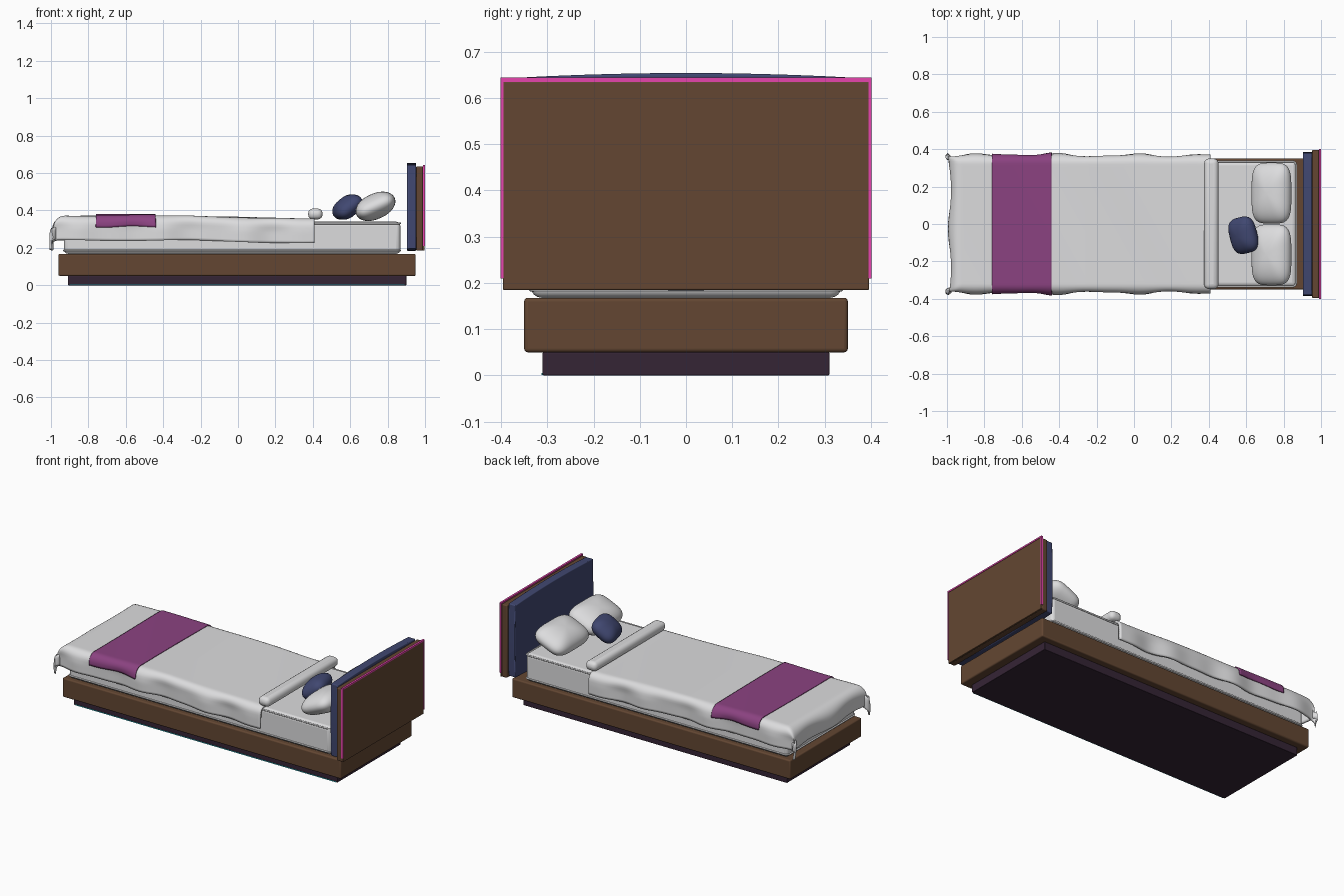
import bpy, bmesh, math
from mathutils import Matrix, Vector

if "Cube" in bpy.data.objects:
    bpy.data.objects.remove(bpy.data.objects["Cube"])


def material(name, rgb):
    m = bpy.data.materials.new(name)
    m.diffuse_color = (*rgb, 1)
    m.use_nodes = True
    m.node_tree.nodes["Principled BSDF"].inputs["Base Color"].default_value = m.diffuse_color
    return m


WOOD = material("walnut brown", (0.125, 0.062, 0.032))
DARK = material("dark plum", (0.036, 0.018, 0.036))
WHITE = material("linen white", (0.72, 0.72, 0.73))
NAVY = material("navy fabric", (0.052, 0.064, 0.165))
PURPLE = material("purple throw", (0.26, 0.055, 0.22))
PINK = material("pink glow", (0.80, 0.06, 0.42))
CYAN = material("cyan glow", (0.03, 0.65, 0.75))


def finish(bm, name, mat, angle=40):
    bm.normal_update()
    me = bpy.data.meshes.new(name)
    bm.to_mesh(me)
    bm.free()
    ob = bpy.data.objects.new(name, me)
    bpy.context.collection.objects.link(ob)
    me.materials.append(mat)
    bpy.ops.object.select_all(action='DESELECT')
    ob.select_set(True)
    bpy.context.view_layer.objects.active = ob
    bpy.ops.object.shade_smooth_by_angle(angle=math.radians(angle))
    return ob


def box(name, mat, x, y, z, bevel=0.0, cuts=0, shape=None):
    """Box from (min, max) ranges, optionally subdivided, reshaped and bevelled."""
    bm = bmesh.new()
    bmesh.ops.create_cube(bm, size=1)
    if cuts:
        bmesh.ops.subdivide_edges(bm, edges=bm.edges[:], cuts=cuts, use_grid_fill=True)
    for v in bm.verts:
        u = v.co * 2
        v.co = Vector([(r[0] + r[1]) / 2 + c * (r[1] - r[0]) for r, c in zip((x, y, z), v.co)])
        if shape:
            v.co += shape(u)
    ob = finish(bm, name, mat)
    if bevel:
        b = ob.modifiers.new("bevel", 'BEVEL')
        b.width, b.segments = bevel, 4
        b.limit_method, b.angle_limit = 'ANGLE', math.radians(50)
    return ob


def spow(a, p):
    return math.copysign(abs(a) ** p, a)


def pillow(name, mat, centre, size, tilt, turn=0, square=0.5):
    """Soft pillow: superellipsoid with a squarish outline."""
    bm = bmesh.new()
    bmesh.ops.create_uvsphere(bm, u_segments=48, v_segments=24, radius=1)
    for v in bm.verts:
        t = math.atan2(v.co.y, v.co.x)
        r = math.hypot(v.co.x, v.co.y) ** 0.9
        v.co = Vector((r * spow(math.cos(t), square) * size[0],
                       r * spow(math.sin(t), square) * size[1], v.co.z * size[2]))
    rot = Matrix.Rotation(math.radians(turn), 4, 'Z') @ Matrix.Rotation(math.radians(-tilt), 4, 'Y')
    bm.transform(Matrix.Translation(centre) @ rot)
    return finish(bm, name, mat, 80)


def overhang(e, r):
    """Outward reach and drop of cloth that runs e past an edge of radius r."""
    if e <= 0:
        return 0, 0
    a = min(e / r, math.pi / 2)
    return r * math.sin(a), r * (1 - math.cos(a)) + max(0, e - r * math.pi / 2)


def cloth(name, mat, x0, x1, side, lift, thick, nx, ny):
    """Draped sheet over the mattress, hanging at the sides and the foot."""
    foot, half = -0.925, 0.325
    bm = bmesh.new()
    grid = []
    for i in range(nx + 1):
        s = x0 + (x1 - x0) * i / nx
        row = []
        for j in range(ny + 1):
            t = -half - side + 2 * (half + side) * j / ny
            ox, dx = overhang(foot - s, 0.06)
            oy, dy = overhang(abs(t) - half, 0.042 + lift)
            x, y = max(s, foot), min(abs(t), half)
            # waves grow towards the hem
            oy += (0.009 * math.sin(15.5 * s + 1.6) + 0.004 * math.sin(27 * s)) * min(1, dy / 0.07)
            ox += 0.010 * math.cos(15 * t + 0.4) * min(1, dx / 0.08)
            top = 0.371 - 0.016 * min(1, max(0, (s + 0.25) / 0.6)) + 0.002 * math.sin(9 * s + 5 * t)
            hem = 0.006 * math.sin(21 * s + 1) * min(1, dy / 0.1) if lift else 0
            row.append(bm.verts.new((x - ox, math.copysign(y + oy, t),
                                     top + lift - math.hypot(dx, dy) + hem)))
        grid.append(row)
    for i in range(nx):
        for j in range(ny):
            bm.faces.new((grid[i][j], grid[i + 1][j], grid[i + 1][j + 1], grid[i][j + 1]))
    ob = finish(bm, name, mat, 60)
    s = ob.modifiers.new("thickness", 'SOLIDIFY')
    s.thickness, s.offset = thick, -1
    return ob


def piping(name, mat, z, x0, x1, hy, r):
    """Thin cord around the mattress as a bevelled closed curve."""
    cu = bpy.data.curves.new(name, 'CURVE')
    cu.dimensions = '3D'
    cu.bevel_depth, cu.bevel_resolution = 0.005, 2
    pts = []
    for cx, cy, a0 in ((x1 - r, hy - r, 0), (x0 + r, hy - r, 90),
                       (x0 + r, r - hy, 180), (x1 - r, r - hy, 270)):
        for k in range(5):
            a = math.radians(a0 + 22.5 * k)
            pts.append((cx + r * math.cos(a), cy + r * math.sin(a), z, 1))
    sp = cu.splines.new('POLY')
    sp.points.add(len(pts) - 1)
    for p, c in zip(sp.points, pts):
        p.co = c
    sp.use_cyclic_u = True
    cu.materials.append(mat)
    bpy.context.collection.objects.link(bpy.data.objects.new(name, cu))


# Base: recessed plinth, light strip and wooden frame
box("plinth", DARK, (-0.91, 0.90), (-0.31, 0.31), (0, 0.05), 0.003)
box("plinth_light_strip", CYAN, (-0.90, 0.89), (-0.313, -0.309), (0.001, 0.005))
box("bed_frame", WOOD, (-0.96, 0.95), (-0.35, 0.35), (0.05, 0.168), 0.008)

# Mattress with piping
box("mattress", WHITE, (-0.93, 0.868), (-0.335, 0.335), (0.168, 0.34), 0.022)
for z, label in ((0.186, "lower"), (0.331, "upper")):
    piping(label + "_mattress_piping", WHITE, z, -0.93, 0.867, 0.335, 0.02)

# Bedding
cloth("duvet", WHITE, -1.085, 0.41, 0.155, 0, 0.014, 120, 72)
cloth("throw_blanket", PURPLE, -0.76, -0.44, 0.092, 0.007, 0.008, 32, 72)
box("duvet_fold", WHITE, (0.375, 0.452), (-0.348, 0.35), (0.352, 0.41), 0.026)

# Pillows and cushion
for side, label in ((1, "back"), (-1, "front")):
    pillow(label + "_pillow", WHITE, (0.735, side * 0.165, 0.422), (0.112, 0.163, 0.068), 24)
pillow("cushion", NAVY, (0.585, -0.06, 0.418), (0.082, 0.098, 0.055), 38, 14, 0.6)

# Headboard: padded panel, wooden back and glowing edge
box("headboard_pad", NAVY, (0.903, 0.952), (-0.38, 0.38), (0.195, 0.643), 0.014, 9,
    lambda u: Vector((0, 0.005 * u.y * (1 - u.z ** 2), 0.011 * u.z * (1 - u.y ** 2))))
box("headboard_back", WOOD, (0.952, 0.988), (-0.396, 0.396), (0.185, 0.636), 0.006)
box("headboard_rear_panel", WOOD, (0.986, 0.998), (-0.396, 0.396), (0.185, 0.636), 0.003)
box("headboard_top_light", PINK, (0.988, 1.0), (-0.401, 0.401), (0.635, 0.644))
for side in (-1, 1):
    ys = sorted((side * 0.395, side * 0.401))
    box("headboard_side_light", PINK, (0.988, 1.0), ys, (0.21, 0.636))
